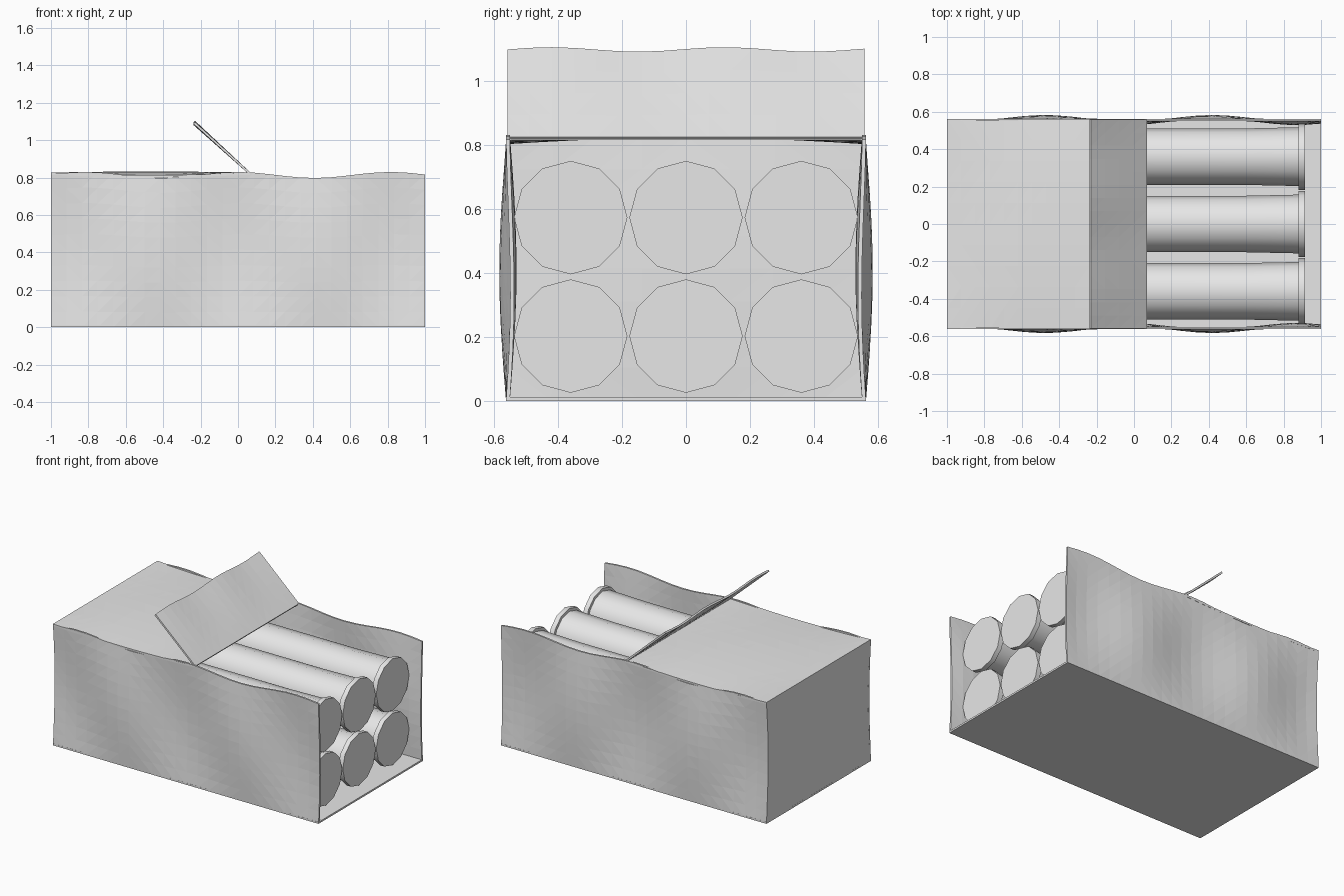
import bpy, bmesh, math

if "Cube" in bpy.data.objects:
    bpy.data.objects.remove(bpy.data.objects["Cube"])

W, T = 0.562, 0.012   # half width and sheet thickness


def material(name, v):
    m = bpy.data.materials.new(name)
    m.diffuse_color = (v, v, v, 1)
    m.use_nodes = True
    m.node_tree.nodes["Principled BSDF"].inputs["Base Color"].default_value = m.diffuse_color
    return m


card = material("card grey", 0.8)


def add(name, bm, smooth=False):
    bmesh.ops.recalc_face_normals(bm, faces=bm.faces)
    me = bpy.data.meshes.new(name)
    bm.to_mesh(me)
    bm.free()
    ob = bpy.data.objects.new(name, me)
    bpy.context.collection.objects.link(ob)
    me.materials.append(card)
    if smooth:
        bpy.context.view_layer.objects.active = ob
        ob.select_set(True)
        bpy.ops.object.shade_smooth_by_angle(angle=math.radians(40))
        ob.select_set(False)
    return ob


def sheet(name, fn, nu, nv, off):
    """Thin closed sheet: fn(u, v) gives a point, off is the thickness vector."""
    bm = bmesh.new()
    layers = []
    for k in (0, 1):
        layers.append([[bm.verts.new([p + k * o for p, o in zip(fn(i / nu, j / nv), off)])
                        for j in range(nv + 1)] for i in range(nu + 1)])
    for g in layers:
        for i in range(nu):
            for j in range(nv):
                bm.faces.new((g[i][j], g[i + 1][j], g[i + 1][j + 1], g[i][j + 1]))
    a, b = layers
    for i in range(nu):
        for j in (0, nv):
            bm.faces.new((a[i][j], a[i + 1][j], b[i + 1][j], b[i][j]))
    for j in range(nv):
        for i in (0, nu):
            bm.faces.new((a[i][j], a[i][j + 1], b[i][j + 1], b[i][j]))
    bmesh.ops.triangulate(bm, faces=bm.faces)
    return add(name, bm)


def top_z(x):
    return 0.814 + 0.016 * math.cos(7.7 * x)


def bulge(x, t):
    return 0.021 * math.sin(math.pi * t) * math.cos(7 * (x - 0.42) + 0.8 * (t - 0.5))


# Crumpled side walls
for name, s in (("front_wall", -1), ("back_wall", 1)):
    def wall(u, t, s=s):
        x = -1 + 2 * u
        return (x, s * (W + bulge(x, t)), t * top_z(x))
    sheet(name, wall, 24, 10, (0, -s * T, 0))


# Closed end, bowed slightly inwards
def end(u, t):
    s = 2 * u - 1
    return (-1 + 0.015 * math.sin(math.pi * t) * math.sin(math.pi * u),
            s * (W - 0.002 + bulge(-1, t)), t * 0.826)


sheet("closed_end", end, 8, 8, (T, 0, 0))

# Flat floor
sheet("floor", lambda u, v: (2 * u - 1, W * (2 * v - 1), 0), 4, 4, (0, 0, T))


# Lid covering the left half
def lid(u, v):
    x, y = -1 + 1.065 * u, W * (2 * v - 1)
    dip = 0.014 * math.sin(math.pi * u) * (2 * v - 1) ** 2
    return (x, y, 0.827 + 0.006 * math.sin(math.pi * u) * math.sin(math.pi * v) - dip)


sheet("lid", lid, 14, 10, (0, 0, -T))


# Torn flap folded back over the lid
def flap(u, v):
    y = (W - 0.004) * (2 * v - 1)
    return (0.07 - 0.30 * u, y, 0.824 + 0.273 * u + 0.007 * u * math.cos(11.6 * (y - 0.12)))


sheet("open_flap", flap, 4, 16, (-0.008, 0, -0.009))

# Six rimmed cartridges, each a profile spun around x: (x, radius)
PROFILE = [(-0.95, 0), (-0.95, 0.15), (0.6, 0.151), (0.88, 0.157),
           (0.88, 0.177), (0.913, 0.177), (0.913, 0)]


def cartridge(name, y, z, n=12):
    bm = bmesh.new()
    rings = []
    for x, r in PROFILE:
        if r == 0:
            continue
        rings.append([bm.verts.new((x, y + r * math.sin(2 * math.pi * i / n),
                                    z + r * math.cos(2 * math.pi * i / n))) for i in range(n)])
    for a, b in zip(rings, rings[1:]):
        for i in range(n):
            k = (i + 1) % n
            bm.faces.new((a[i], a[k], b[k], b[i]))
    bm.faces.new(rings[0])
    bm.faces.new(rings[-1])
    add(name, bm, True)


for r, z in enumerate((0.202, 0.572)):
    for c in range(3):
        cartridge(f"cartridge_{r}_{c}", (c - 1) * 0.36, z)
